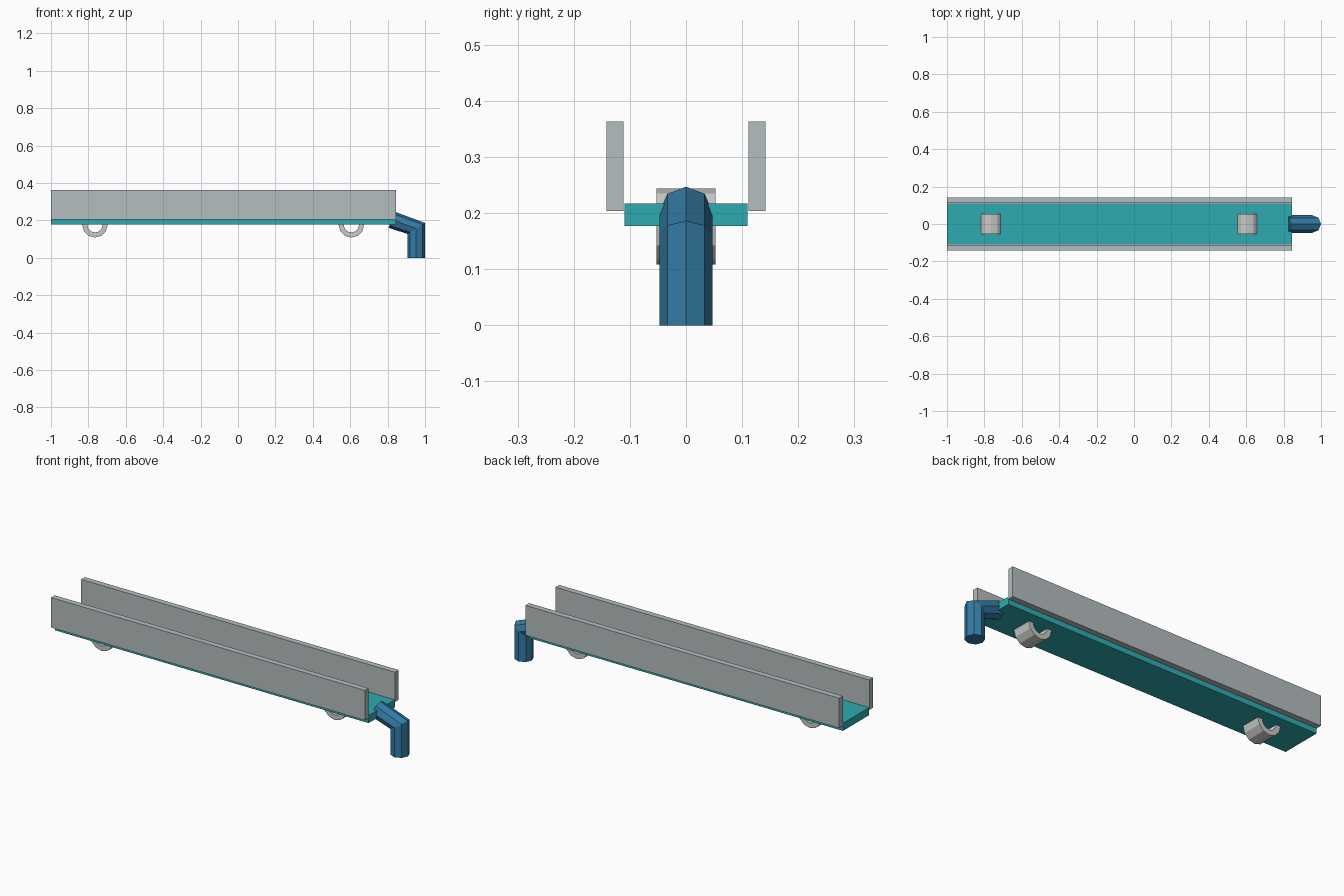
import bpy, bmesh, math
from mathutils import Vector

if "Cube" in bpy.data.objects:
    bpy.data.objects.remove(bpy.data.objects["Cube"])


def material(name, rgb):
    m = bpy.data.materials.new(name)
    m.diffuse_color = (*rgb, 1)
    m.use_nodes = True
    m.node_tree.nodes["Principled BSDF"].inputs["Base Color"].default_value = m.diffuse_color
    return m


TEAL = material("teal", (0.027, 0.41, 0.44))
WALL_GREY = material("cool grey", (0.46, 0.51, 0.52))
RING_GREY = material("light grey", (0.58, 0.58, 0.57))
BLUE = material("blue", (0.034, 0.2, 0.38))


def finish(name, bm, mat):
    bmesh.ops.recalc_face_normals(bm, faces=bm.faces)
    mesh = bpy.data.meshes.new(name)
    bm.to_mesh(mesh)
    bm.free()
    mesh.materials.append(mat)
    ob = bpy.data.objects.new(name, mesh)
    bpy.context.collection.objects.link(ob)


def box(name, lo, hi, mat):
    bm = bmesh.new()
    bmesh.ops.create_cube(bm, size=1)
    lo, hi = Vector(lo), Vector(hi)
    for v in bm.verts:
        v.co = (lo + hi) / 2 + v.co * (hi - lo)
    finish(name, bm, mat)


def bridge(bm, rings):
    for a, b in zip(rings, rings[1:]):
        for i in range(len(a)):
            j = (i + 1) % len(a)
            bm.faces.new((a[i], a[j], b[j], b[i]))


# Gutter floor and side walls
box("gutter_floor", (-1, -0.11, 0.177), (0.845, 0.11, 0.217), TEAL)
box("front_wall", (-1, -0.142, 0.204), (0.845, -0.111, 0.363), WALL_GREY)
box("back_wall", (-1, 0.111, 0.204), (0.845, 0.142, 0.363), WALL_GREY)


# Twelve-sided support rings through the floor
def support_ring(name, cx, cz=0.176, sides=12):
    bm = bmesh.new()
    loops = []
    for r, y in ((0.068, -0.053), (0.068, 0.053), (0.041, 0.053), (0.041, -0.053)):
        loops.append([bm.verts.new((cx + r * math.sin(t), y, cz + r * math.cos(t)))
                      for t in (2 * math.pi * i / sides for i in range(sides))])
    bridge(bm, loops + loops[:1])
    finish(name, bm, RING_GREY)


support_ring("left_support_ring", -0.765)
support_ring("right_support_ring", 0.606)

# Octagonal downspout: centre point and half-width vector of each section
sections = [((0.821, 0.2035), (0.016, 0.0435)),    # square-cut upper end
            ((0.9525, 0.157), (0.0475, 0.029)),    # mitred elbow
            ((0.9525, 0.0), (0.0475, 0.0))]        # foot
bm = bmesh.new()
rings = []
for (cx, cz), (ux, uz) in sections:
    rings.append([bm.verts.new((cx + ux * math.cos(t), 0.047 * math.sin(t), cz + uz * math.cos(t)))
                  for t in (math.pi * i / 4 for i in range(8))])
bridge(bm, rings)
bm.faces.new(rings[0])
bm.faces.new(rings[-1])
finish("downspout", bm, BLUE)
